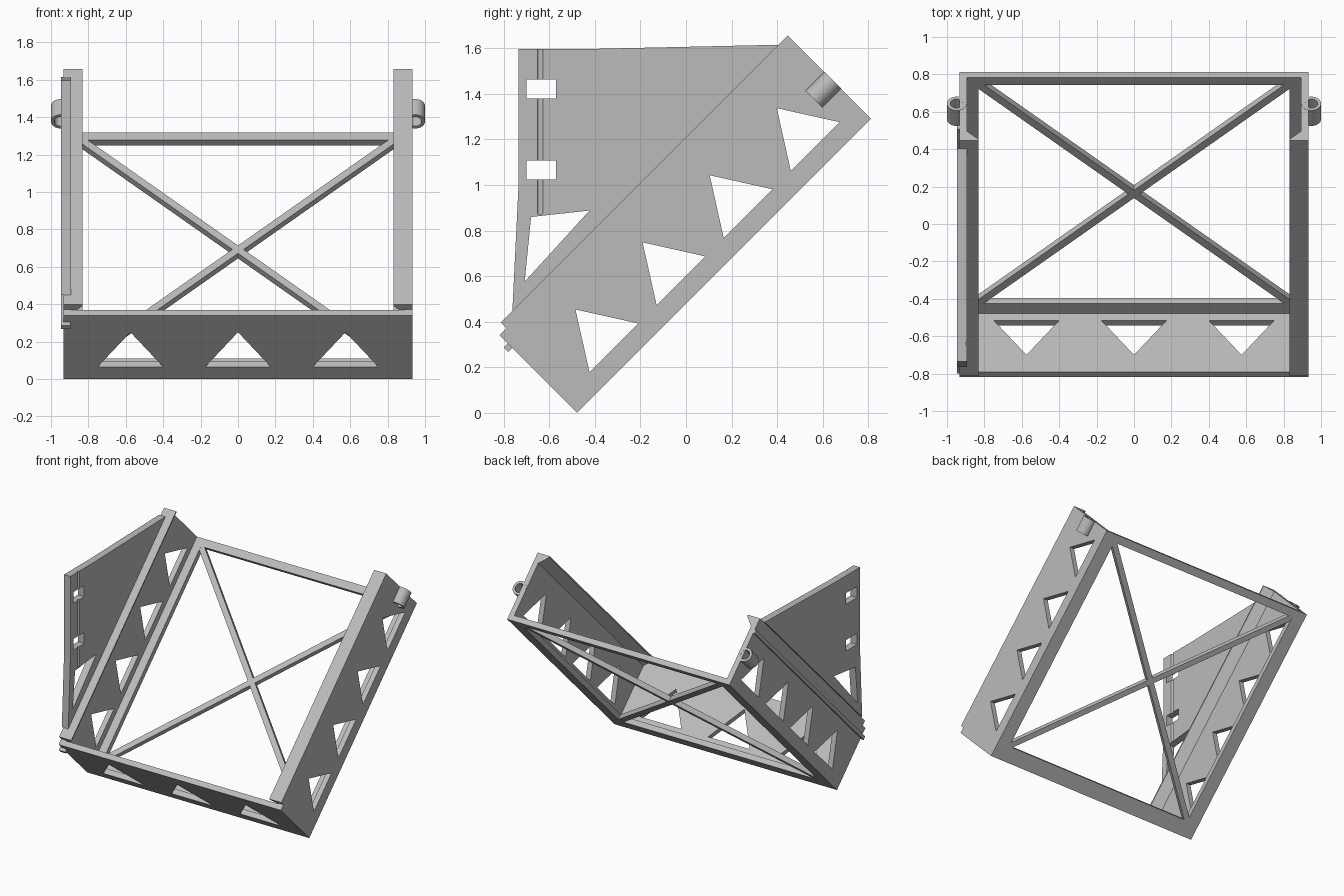
import bpy, bmesh, math
from mathutils import Vector

if "Cube" in bpy.data.objects:
    bpy.data.objects.remove(bpy.data.objects["Cube"])

C = math.sqrt(0.5)
grey = bpy.data.materials.new("light_grey")
grey.diffuse_color = (0.5, 0.5, 0.5, 1)
grey.use_nodes = True
grey.node_tree.nodes["Principled BSDF"].inputs["Base Color"].default_value = grey.diffuse_color


def tray(u, v, x):
    """Tilted tray space: u runs up the 45 degree slope, v is square to the floor."""
    return Vector((x, -0.478 + (u - v) * C, (u + v) * C))


def side_map(a, b, t):      # profile (u, v), thickness along x
    return tray(a, b, t)


def floor_map(a, b, t):     # profile (x, u), thickness along v
    return tray(b, t, a)


def front_map(a, b, t):     # profile (x, v), length along u
    return tray(t, b, a)


def upright_map(a, b, t):   # profile (y, z), thickness along x
    return Vector((t, a, b))


def prism(name, loops, lo, hi, mapping):
    """Extrude a flat outline (first loop) with holes (other loops)."""
    bm = bmesh.new()
    edges = []
    for loop in loops:
        vs = [bm.verts.new((a, b, 0)) for a, b in loop]
        edges += [bm.edges.new((vs[i - 1], vs[i])) for i in range(len(vs))]
    bmesh.ops.triangle_fill(bm, use_beauty=True, edges=edges, normal=(0, 0, 1))
    ext = bmesh.ops.extrude_face_region(bm, geom=bm.faces[:])
    top = {g for g in ext["geom"] if isinstance(g, bmesh.types.BMVert)}
    for v in bm.verts:
        v.co = mapping(v.co.x, v.co.y, hi if v in top else lo)
    # the extrusion can keep the base faces, so rebuild consistent normals
    bmesh.ops.recalc_face_normals(bm, faces=bm.faces[:])
    me = bpy.data.meshes.new(name)
    bm.to_mesh(me)
    bm.free()
    me.materials.append(grey)
    ob = bpy.data.objects.new(name, me)
    bpy.context.collection.objects.link(ob)
    return ob


def rect(a0, a1, b0, b1):
    return [(a0, b0), (a1, b0), (a1, b1), (a0, b1)]


def circle(a, b, r, n=32):
    return [(a + r * math.cos(2 * math.pi * i / n), b + r * math.sin(2 * math.pi * i / n))
            for i in range(n)]


def cut(target, cutter):
    m = target.modifiers.new("cut", 'BOOLEAN')
    m.object = cutter
    m.operation = 'DIFFERENCE'
    m.solver = 'EXACT'
    bpy.context.view_layer.objects.active = target
    bpy.ops.object.modifier_apply(modifier=m.name)
    bpy.data.objects.remove(cutter)


W, INNER, RAIL, T = 0.934, 0.894, 0.832, 0.04
LEN, TOP, FRONT_TOP = 1.825, 0.518, 0.482

# side walls with triangular windows, inward lips and hinge tubes
windows = [[(0.165 + d, 0.088), (0.467 + d, 0.088), (0.316 + d, 0.326)]
           for d in (0.4165 * i for i in range(4))]
wall_outline = [(0, 0), (LEN, 0), (LEN, TOP), (0.044, TOP), (0.044, FRONT_TOP), (0, FRONT_TOP)]
for side, s in (("right", 1), ("left", -1)):
    wall = prism(side + "_wall", [wall_outline] + windows, s * INNER, s * W, side_map)
    bore = prism("bore_cutter", [circle(s * 0.948, 0.239, 0.034)], 1.6, 1.9, front_map)
    bore.hide_render = True
    cut(wall, bore)
    lip = [(s * RAIL, TOP), (s * RAIL, 0.508), (s * INNER, 0.446), (s * INNER, TOP)]
    prism(side + "_lip", [lip], 0.044, LEN, front_map)
    tube = prism(side + "_hinge_tube",
                 [circle(s * 0.948, 0.239, 0.052), circle(s * 0.948, 0.239, 0.034)],
                 1.708, LEN + 0.001, front_map)
    bpy.ops.object.select_all(action='DESELECT')
    tube.select_set(True)
    bpy.context.view_layer.objects.active = tube
    bpy.ops.object.shade_smooth_by_angle(angle=math.radians(30))

# front wall with three triangular windows
front_windows = [[(x - 0.175, 0.092), (x + 0.175, 0.092), (x, 0.354)] for x in (-0.575, 0, 0.575)]
prism("front_wall", [rect(-INNER, INNER, 0, FRONT_TOP)] + front_windows, 0, T, front_map)

# open floor frame
U0, U1 = 0.115, 1.767
prism("floor_frame", [rect(-INNER, INNER, T, LEN), rect(-RAIL, RAIL, U0, U1)], 0, T, floor_map)

# crossed floor braces, corner to corner
for name, s in (("brace_a", 1), ("brace_b", -1)):
    p, q = Vector((-s * RAIL, U0)), Vector((s * RAIL, U1))
    d = (q - p).normalized()
    n = Vector((-d.y, d.x)) * 0.021
    p, q = p - d * 0.02, q + d * 0.02
    prism(name, [[tuple(c) for c in (p + n, p - n, q - n, q + n)]], 0.0005, T - 0.0005, floor_map)

# upright bracket plate standing on the left wall
k = 0.478 + TOP / C         # z = y + k along the wall top
outline = [(-0.762, -0.762 + k), (0.405, 0.405 + k), (-0.43, 1.597), (-0.736, 1.597), (-0.736, 0.98)]
openings = [
    [(-0.472, 1.452), (0.305, 1.511), (-0.472, 1.018)],
    [(-0.68, 0.86), (-0.424, 0.888), (-0.708, 0.576)],
    rect(-0.70, -0.57, 1.38, 1.464),
    rect(-0.70, -0.57, 1.024, 1.108),
]
bracket = prism("bracket_plate", [outline] + openings, -0.947, -0.893, upright_map)

# shallow vertical channel on the bracket's inner face
channel = prism("channel_cutter", [circle(-0.889, -0.64, 0.013, 16)], 0.872, 1.7,
                lambda a, b, t: Vector((a, b, t)))
channel.hide_render = True
cut(bracket, channel)

# narrow bracket strip running along the left wall
prism("bracket_strip", [rect(-0.024, LEN, 0.403, 0.43)], -0.947, -0.8945, side_map)
